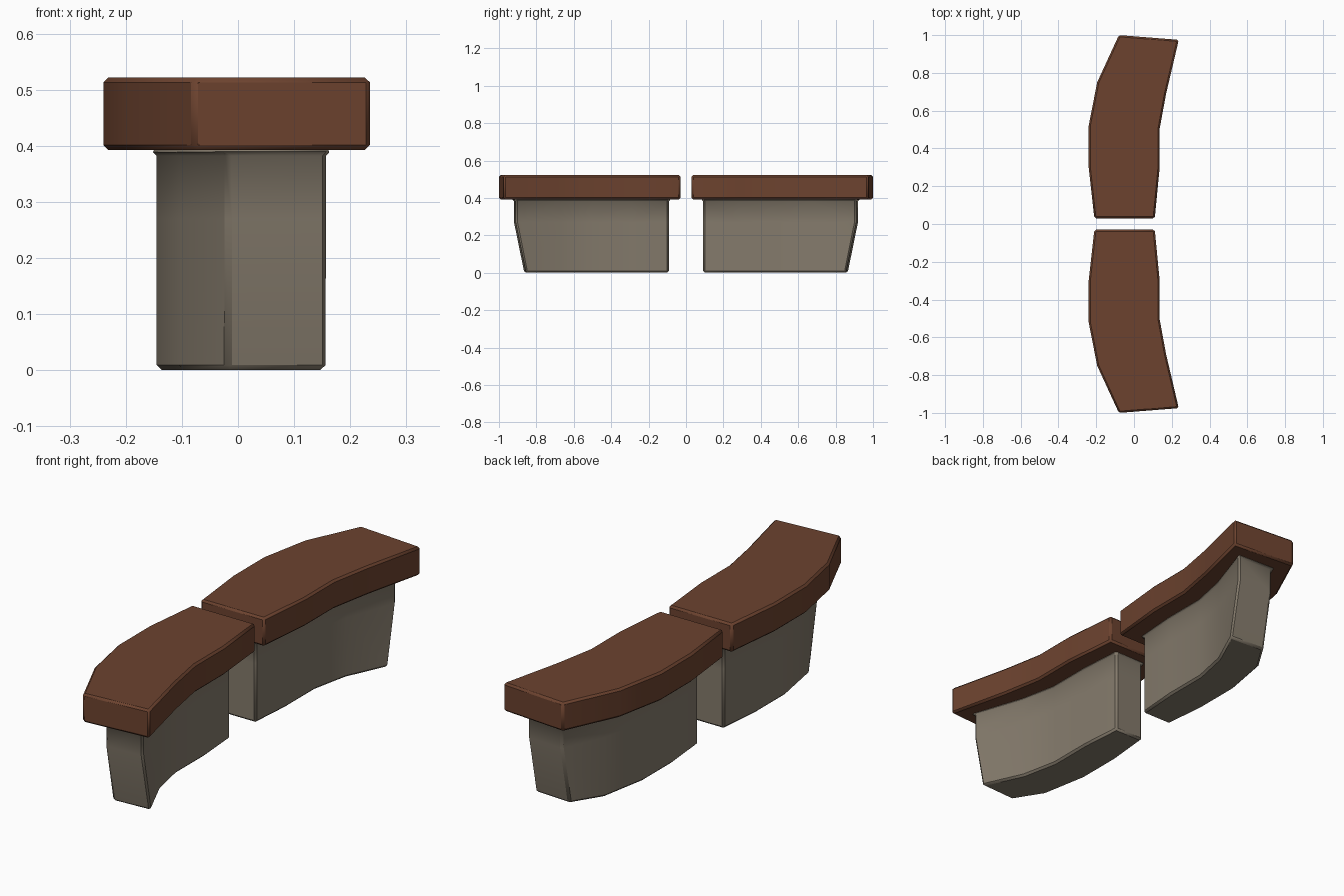
import bpy
import bmesh
import math

if "Cube" in bpy.data.objects:
    bpy.data.objects.remove(bpy.data.objects["Cube"])


def material(name, rgb):
    m = bpy.data.materials.new(name)
    m.diffuse_color = (*rgb, 1)
    m.use_nodes = True
    m.node_tree.nodes["Principled BSDF"].inputs["Base Color"].default_value = m.diffuse_color
    return m


brown = material("brown_wood", (0.15, 0.055, 0.028))
stone = material("grey_stone", (0.23, 0.195, 0.148))

# Curved plan outlines of one half: left side and right side, inner to outer end
seat_left = [(-0.21, 0.03), (-0.24, 0.30), (-0.24, 0.52), (-0.195, 0.75), (-0.08, 1.0)]
seat_right = [(0.11, 0.03), (0.135, 0.29), (0.135, 0.50), (0.17, 0.69), (0.237, 0.975)]
base_left = [(-0.125, 0.092), (-0.145, 0.30), (-0.145, 0.51), (-0.105, 0.73), (-0.02, 0.92)]
base_right = [(0.025, 0.092), (0.04, 0.29), (0.04, 0.50), (0.075, 0.67), (0.16, 0.91)]


def loft(name, left, right, rings, side, mat, bevel):
    """Stack outlines; each ring is (z, outward flare, outer end shift in y)."""
    bm = bmesh.new()
    n = len(left)
    layers = []
    for z, flare, shift in rings:
        pts = []
        for pair, sx in ((left, -1), (right, 1)):
            row = []
            for i, (x, y) in enumerate(pair):
                dy = -flare if i == 0 else (flare + shift if i == n - 1 else 0)
                row.append(bm.verts.new((x + sx * flare, side * (y + dy), z)))
            pts.append(row)
        layers.append(pts)
    # top and bottom strips
    for left_row, right_row in (layers[0], layers[-1]):
        for i in range(n - 1):
            bm.faces.new((left_row[i], right_row[i], right_row[i + 1], left_row[i + 1]))
    # walls
    loops = [a + b[::-1] for a, b in layers]
    for lo, hi in zip(loops, loops[1:]):
        for i in range(2 * n):
            j = (i + 1) % (2 * n)
            bm.faces.new((lo[i], lo[j], hi[j], hi[i]))
    bmesh.ops.recalc_face_normals(bm, faces=bm.faces)
    me = bpy.data.meshes.new(name)
    bm.to_mesh(me)
    bm.free()
    me.materials.append(mat)
    ob = bpy.data.objects.new(name, me)
    bpy.context.collection.objects.link(ob)
    mod = ob.modifiers.new("soft_edges", 'BEVEL')
    mod.width = bevel
    mod.segments = 1
    mod.limit_method = 'ANGLE'
    mod.angle_limit = math.radians(50)
    bpy.ops.object.select_all(action='DESELECT')
    ob.select_set(True)
    bpy.context.view_layer.objects.active = ob
    bpy.ops.object.shade_smooth_by_angle(angle=math.radians(50))
    return ob


for label, side in (("front", -1), ("back", 1)):
    # wooden seat slab
    loft(label + "_seat", seat_left, seat_right,
         [(0.392, 0, 0), (0.522, 0, 0)], side, brown, 0.009)
    # stone base, outer end sloping in towards the ground, slight flare under the seat
    loft(label + "_base", base_left, base_right,
         [(0, 0, -0.055), (0.27, 0, 0), (0.382, 0, 0), (0.395, 0.013, 0)],
         side, stone, 0.009)
